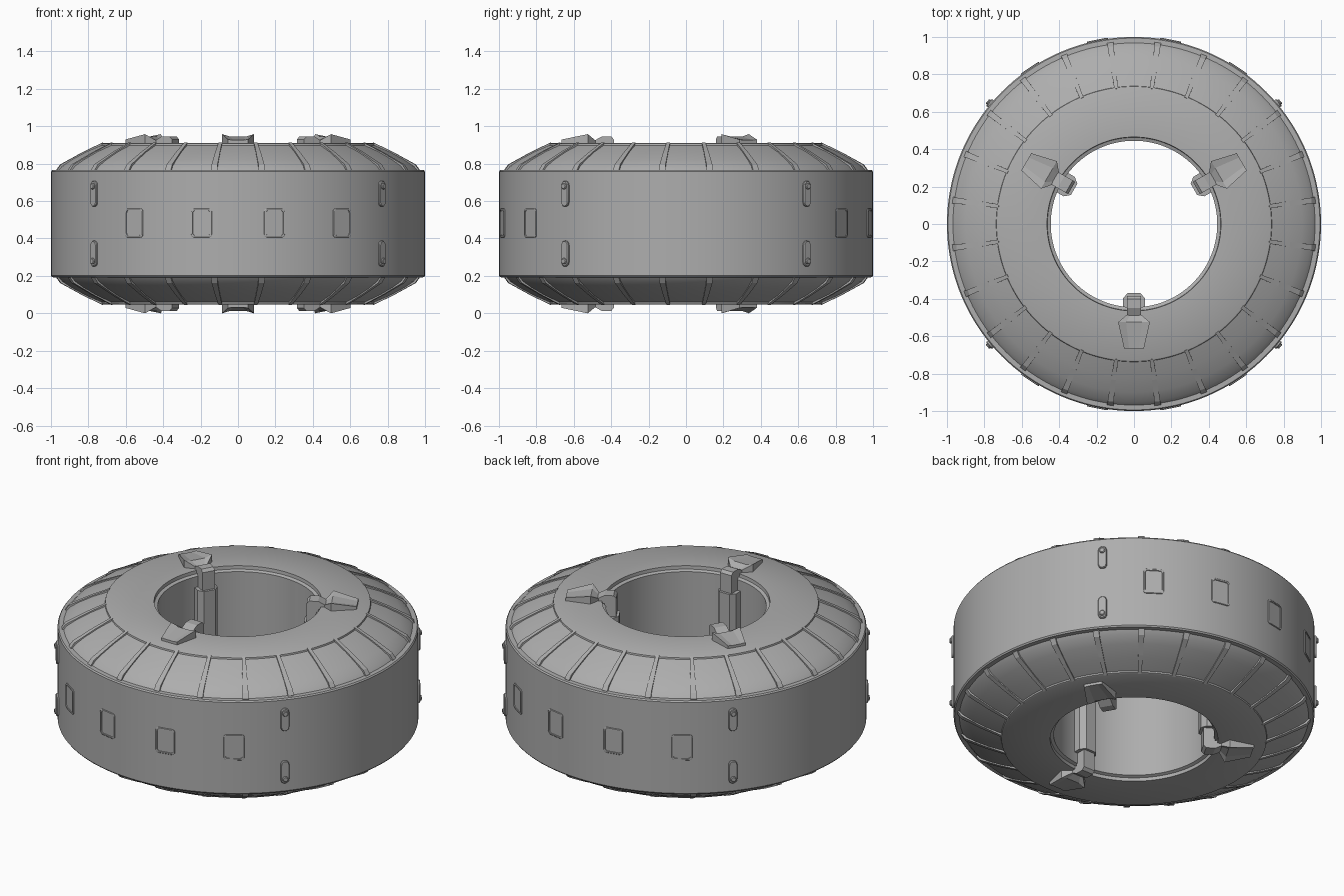
import bpy, bmesh
from math import sin, cos, radians, pi

old = bpy.data.objects.get("Cube")
if old:
    bpy.data.objects.remove(old)

MID = 0.479      # height of the mirror plane
SEGMENTS = 144

grey = bpy.data.materials.new("plain grey")
grey.use_nodes = True
colour = (0.42, 0.42, 0.42, 1)
grey.diffuse_color = colour
bsdf = next(n for n in grey.node_tree.nodes if n.type == 'BSDF_PRINCIPLED')
bsdf.inputs["Base Color"].default_value = colour


def polar(r, angle, h, t=0.0):
    """Point at radius r and sideways offset t, h above the mirror plane."""
    return (r * cos(angle) - t * sin(angle), r * sin(angle) + t * cos(angle), MID + h)


def loft(bm, rings, closed=False):
    """Skin a row of rings; cap the ends unless the row closes on itself."""
    loops = [[bm.verts.new(p) for p in ring] for ring in rings]
    n = len(loops[0])
    pairs = list(zip(loops, loops[1:]))
    if closed:
        pairs.append((loops[-1], loops[0]))
    else:
        bm.faces.new(loops[0])
        bm.faces.new(loops[-1])
    for a, b in pairs:
        for i in range(n):
            j = (i + 1) % n
            bm.faces.new((a[i], a[j], b[j], b[i]))


def finish(name, bm, smooth=None):
    bmesh.ops.recalc_face_normals(bm, faces=bm.faces)
    mesh = bpy.data.meshes.new(name)
    bm.to_mesh(mesh)
    bm.free()
    mesh.materials.append(grey)
    obj = bpy.data.objects.new(name, mesh)
    bpy.context.collection.objects.link(obj)
    if smooth:
        bpy.ops.object.select_all(action='DESELECT')
        obj.select_set(True)
        bpy.context.view_layer.objects.active = obj
        bpy.ops.object.shade_smooth_by_angle(angle=radians(smooth))


def rounded(w, h, corner, steps=5):
    """Outline of a rounded rectangle as (across, up) pairs."""
    pts = []
    for k, (sx, sy) in enumerate(((1, 1), (-1, 1), (-1, -1), (1, -1))):
        for i in range(steps + 1):
            a = (k + i / steps) * pi / 2
            pts.append((sx * (w / 2 - corner) + corner * cos(a),
                        sy * (h / 2 - corner) + corner * sin(a)))
    return pts


def wall_patch(bm, angle, h, layers, corner_ratio):
    """Stack outlines (width, height, radius) on the outer wall."""
    loft(bm, [[polar(r, angle + u, h + v) for u, v in rounded(w, hh, w * corner_ratio)]
              for w, hh, r in layers])


# Ring body: upper half profile, mirrored and spun
half = [(1.0, 0.278), (0.994, 0.286), (0.968, 0.287), (0.95, 0.308), (0.90, 0.341),
        (0.82, 0.384), (0.737, 0.419), (0.735, 0.428), (0.728, 0.432),
        (0.465, 0.432), (0.463, 0.412), (0.445, 0.405)]
profile = [(r, -h) for r, h in reversed(half)] + half
bm = bmesh.new()
loft(bm, [[polar(r, 2 * pi * i / SEGMENTS, h) for i in range(SEGMENTS)]
          for r, h in profile], closed=True)
finish("ring_body", bm, 30)

# Radial ribs across both shoulders
bm = bmesh.new()
for side in (1, -1):
    for k in range(24):
        angle = radians(7.5 + 15 * k)
        rings = []
        for r, h, w in ((0.978, 0.288, 0.017), (0.957, 0.317, 0.016),
                        (0.84, 0.381, 0.013), (0.73, 0.434, 0.010)):
            rings.append([polar(r, angle, side * h, -w), polar(r, angle, side * h, w),
                          polar(r - 0.02, angle, side * (h - 0.04), w),
                          polar(r - 0.02, angle, side * (h - 0.04), -w)])
        loft(bm, rings)
finish("shoulder_ribs", bm)

# Rounded windows, four at the front and four at the back
bm = bmesh.new()
for base in (-90, 90):
    for step in (-1.5, -0.5, 0.5, 1.5):
        wall_patch(bm, radians(base + 22.5 * step), 0.004,
                   ((0.115, 0.155, 0.99), (0.115, 0.155, 1.004), (0.11, 0.15, 1.006),
                    (0.095, 0.135, 1.006), (0.093, 0.133, 1.002)), 0.15)
finish("wall_windows", bm, 30)

# Capsule latches with a round pin at the outer end
bm = bmesh.new()
for corner in (40, 140, 220, 320):
    for side in (1, -1):
        angle = radians(corner)
        wall_patch(bm, angle, side * 0.16,
                   ((0.048, 0.138, 0.98), (0.048, 0.138, 1.008), (0.04, 0.13, 1.013)), 0.5)
        wall_patch(bm, angle, side * 0.2,
                   ((0.032, 0.032, 1.0), (0.032, 0.032, 1.018), (0.024, 0.024, 1.022)), 0.5)
finish("wall_latches", bm, 30)

# Three clamps around the hole
claw_angles = [radians(a) for a in (-90, 30, 150)]

bm = bmesh.new()
bar = [(0.455, -0.06), (0.40, -0.06), (0.37, -0.035),
       (0.37, 0.035), (0.40, 0.06), (0.455, 0.06)]
for angle in claw_angles:
    loft(bm, [[polar(r, angle, h, t) for r, t in bar] for h in (-0.34, 0.34)])
finish("clamp_bars", bm)

# Hooked arms from each bar over the rim
bm = bmesh.new()
hook = [(0.385, 0.32), (0.385, 0.45), (0.40, 0.466), (0.45, 0.466),
        (0.495, 0.442), (0.495, 0.425), (0.45, 0.415), (0.45, 0.32)]
for angle in claw_angles:
    for side in (1, -1):
        loft(bm, [[polar(r, angle, side * h, t) for r, h in hook] for t in (-0.038, 0.038)])
finish("clamp_arms", bm)

# Wedge paddles resting on the flat faces
bm = bmesh.new()
for angle in claw_angles:
    for side in (1, -1):
        rings = []
        for r, w, edge, dip in ((0.485, 0.038, 0.446, 0.442), (0.525, 0.085, 0.479, 0.466),
                                (0.665, 0.053, 0.45, 0.447)):
            section = [(-w, 0.425), (w, 0.425), (w, edge),
                       (0.5 * w, dip), (-0.5 * w, dip), (-w, edge)]
            rings.append([polar(r, angle, side * h, t) for t, h in section])
        loft(bm, rings)
finish("clamp_paddles", bm)
